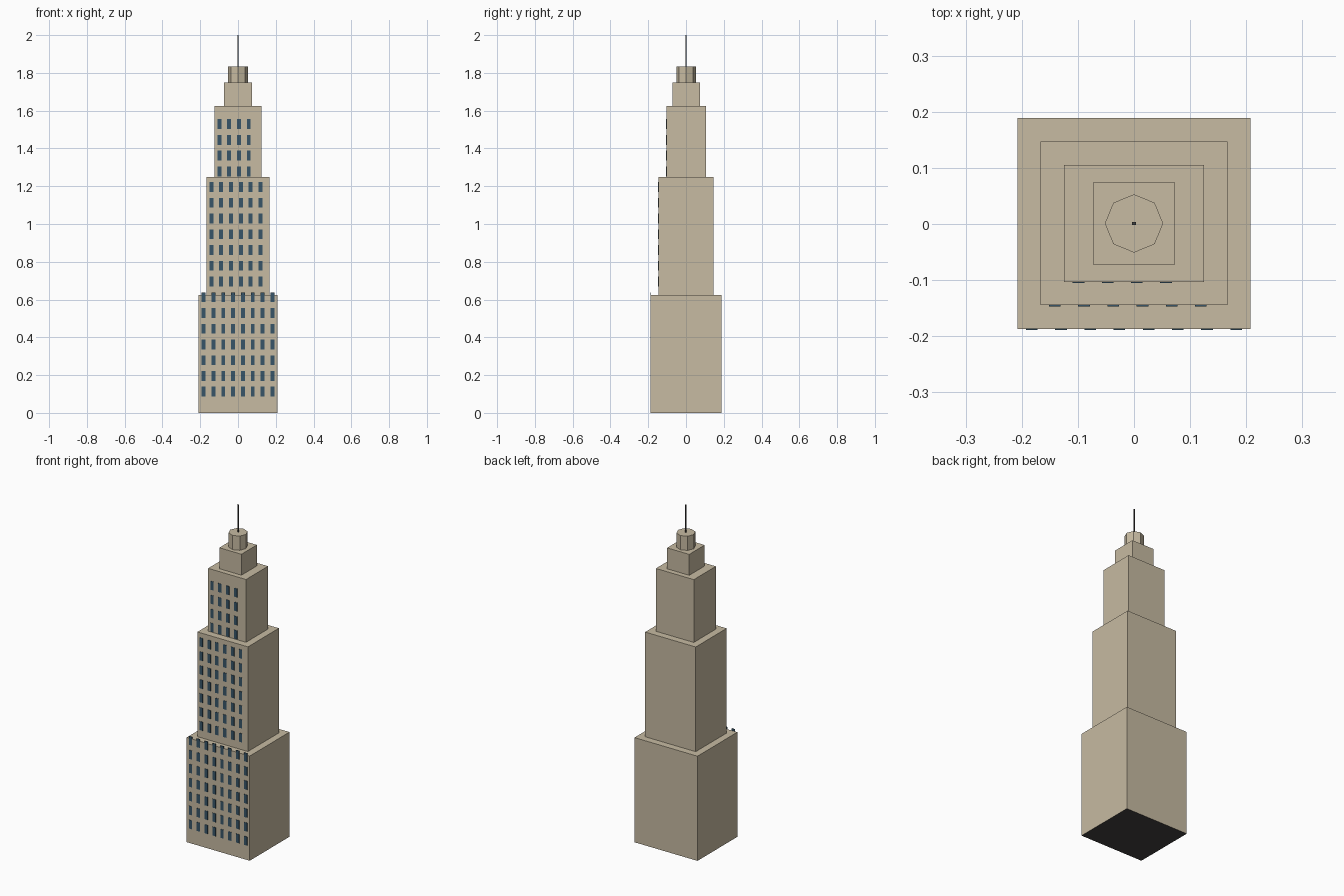
import bpy
import bmesh
from mathutils import Matrix, Vector

if "Cube" in bpy.data.objects:
    bpy.data.objects.remove(bpy.data.objects["Cube"], do_unlink=True)

CENTRE_Y = 0.001       # tower axis, set back by the window relief
BAY = 0.052            # horizontal window spacing
FLOOR = 0.0833         # vertical window spacing
FIRST_ROW = 0.1125     # height of the lowest window row


def material(name, colour, roughness=0.8):
    mat = bpy.data.materials.new(name)
    mat.use_nodes = True
    mat.diffuse_color = (*colour, 1)
    shader = mat.node_tree.nodes["Principled BSDF"]
    shader.inputs["Base Color"].default_value = (*colour, 1)
    shader.inputs["Roughness"].default_value = roughness
    return mat


def add_box(bm, centre, size):
    matrix = Matrix.Translation(centre) @ Matrix.Diagonal(Vector((*size, 1)))
    bmesh.ops.create_cube(bm, size=1, matrix=matrix)


def finish(name, bm, *mats):
    mesh = bpy.data.meshes.new(name)
    bm.to_mesh(mesh)
    bm.free()
    for mat in mats:
        mesh.materials.append(mat)
    obj = bpy.data.objects.new(name, mesh)
    bpy.context.collection.objects.link(obj)


stone = material("sandstone", (0.57, 0.495, 0.36))
glass = material("blue_glass", (0.038, 0.09, 0.14))
dark = material("dark_grey", (0.055, 0.053, 0.05))

# Stepped tiers: name, half width, half depth, bottom, top,
# window columns, first window row, number of rows
tiers = [
    ("lower_tier", 0.208, 0.1878, 0, 0.625, 8, 0, 7),
    ("middle_tier", 0.167, 0.1458, 0.625, 1.25, 6, 7, 7),
    ("upper_tier", 0.125, 0.104, 1.25, 1.625, 4, 14, 4),
    ("crown_block", 0.073, 0.073, 1.625, 1.75, 0, 0, 0),
]
for name, half_x, half_y, low, high, columns, first, rows in tiers:
    bm = bmesh.new()
    add_box(bm, (0, CENTRE_Y, (low + high) / 2),
            (2 * half_x, 2 * half_y, high - low))
    # Dark underside where the tower meets the ground
    bm.normal_update()
    for face in bm.faces:
        if low == 0 and face.normal.z < -0.5:
            face.material_index = 1
    finish(name, bm, stone, dark)

    # Window plates on the front face
    if columns:
        bm = bmesh.new()
        for column in range(columns):
            for row in range(first, first + rows):
                add_box(bm,
                        (-half_x + BAY * (column + 0.5),
                         CENTRE_Y - half_y - 0.0007,
                         FIRST_ROW + FLOOR * row),
                        (0.0208, 0.003, 0.052))
        finish(name + "_windows", bm, glass)

# Octagonal lantern
bm = bmesh.new()
bmesh.ops.create_cone(bm, cap_ends=True, segments=8, radius1=0.052,
                      radius2=0.052, depth=0.085,
                      matrix=Matrix.Translation((0, CENTRE_Y, 1.7925)))
finish("lantern", bm, stone)

# Antenna mast
bm = bmesh.new()
add_box(bm, (0, CENTRE_Y, 1.9175), (0.007, 0.005, 0.165))
finish("antenna", bm, dark)
